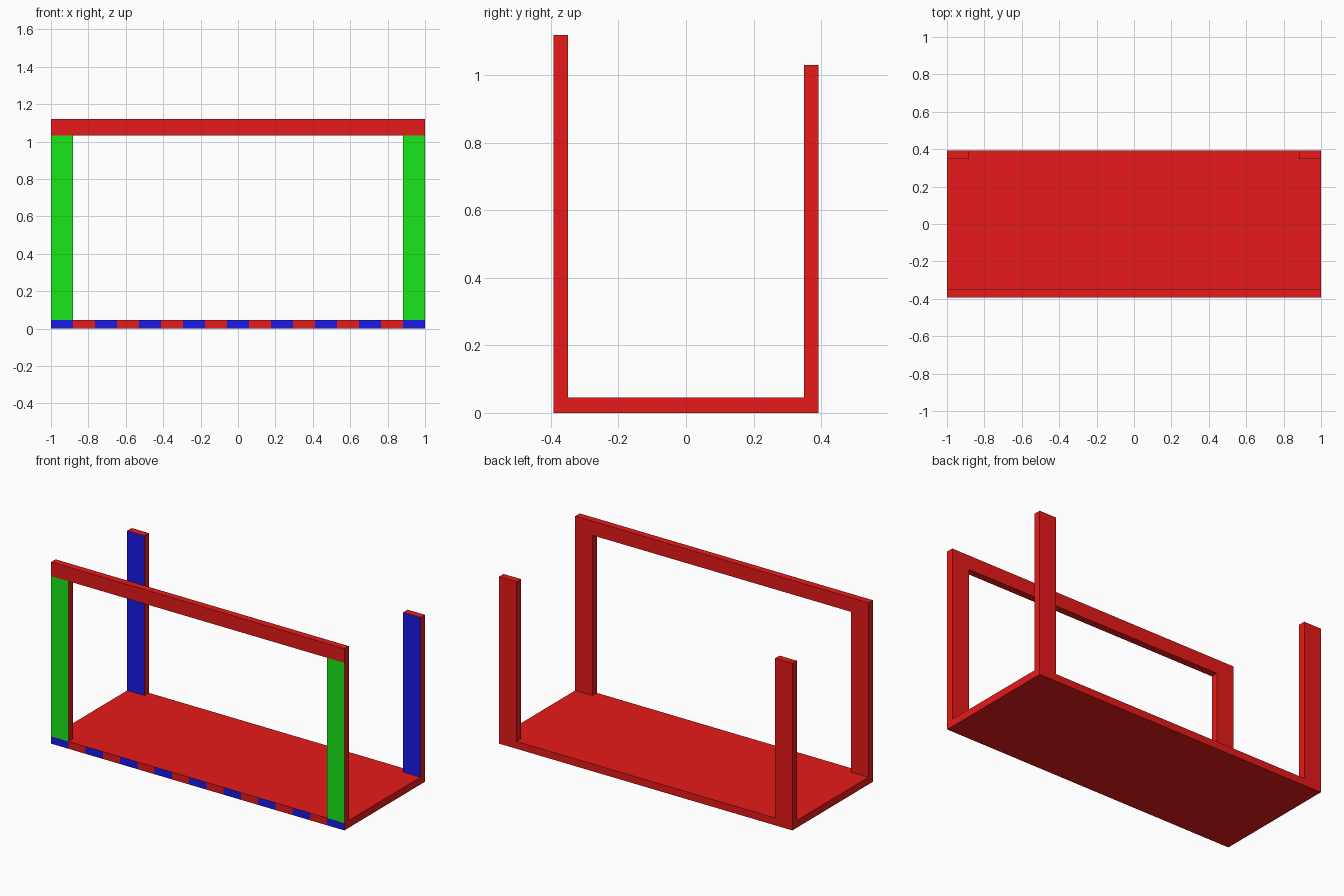
import bpy, bmesh
from mathutils import Vector

if "Cube" in bpy.data.objects:
    bpy.data.objects.remove(bpy.data.objects["Cube"])

HALF_Y = 0.392      # half depth of the base
T = 0.043           # board thickness
FLOOR_Z = 0.045     # top of the base
BEAM_Z = 1.033      # underside of the front beam
STRIPES = 17
W = 2 / STRIPES     # stripe width, also post width


def material(name, rgb):
    m = bpy.data.materials.new(name)
    m.diffuse_color = (*rgb, 1)
    m.use_nodes = True
    m.node_tree.nodes["Principled BSDF"].inputs["Base Color"].default_value = m.diffuse_color
    return m


RED = material("red", (0.8, 0.01, 0.01))
GREEN = material("green", (0.01, 0.8, 0.01))
BLUE = material("blue", (0.01, 0.01, 0.8))


def box(name, lo, hi, front=None, cuts=(), is_painted=lambda x: True):
    """Red box whose front faces may be painted, optionally sliced along x."""
    lo, hi = Vector(lo), Vector(hi)
    bm = bmesh.new()
    bmesh.ops.create_cube(bm, size=1)
    for v in bm.verts:
        v.co = (lo + hi) / 2 + v.co * (hi - lo)
    for x in cuts:
        bmesh.ops.bisect_plane(bm, geom=bm.verts[:] + bm.edges[:] + bm.faces[:],
                               plane_co=(x, 0, 0), plane_no=(1, 0, 0))
    bm.normal_update()
    for f in bm.faces:
        if front and f.normal.y < -0.9 and is_painted(f.calc_center_median().x):
            f.material_index = 1
    me = bpy.data.meshes.new(name)
    bm.to_mesh(me)
    bm.free()
    me.materials.append(RED)
    if front:
        me.materials.append(front)
    ob = bpy.data.objects.new(name, me)
    bpy.context.collection.objects.link(ob)
    return ob


# Base board with a striped front edge
box("base_board", (-1, -HALF_Y, 0), (1, HALF_Y, FLOOR_Z), BLUE,
    cuts=[-1 + i * W for i in range(1, STRIPES)],
    is_painted=lambda x: int((x + 1) / W) % 2 == 0)

# Corner posts: green fronts ahead, blue fronts behind
for side, x in (("left", -1), ("right", 1 - W)):
    box(f"front_post_{side}", (x, -HALF_Y, FLOOR_Z), (x + W, -HALF_Y + T, BEAM_Z), GREEN)
    box(f"back_post_{side}", (x, HALF_Y - T, FLOOR_Z), (x + W, HALF_Y, 1.03), BLUE)

# Beam across the front posts
box("front_beam", (-1, -HALF_Y, BEAM_Z), (1, -HALF_Y + T, 1.12))
